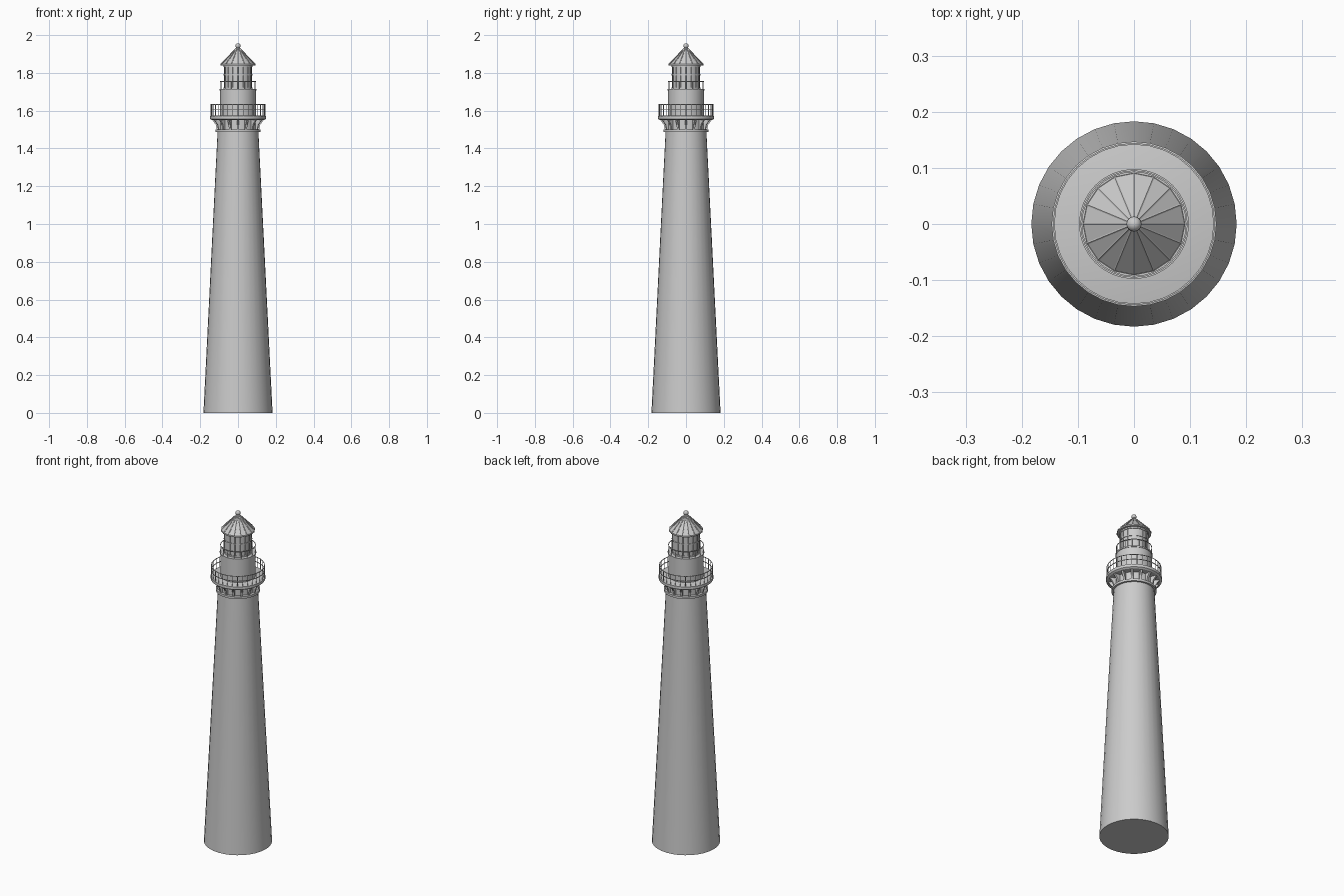
import bpy, bmesh, math
from mathutils import Matrix, Vector

if "Cube" in bpy.data.objects:
    bpy.data.objects.remove(bpy.data.objects["Cube"])


def finish(name, bm, smooth=True):
    bmesh.ops.recalc_face_normals(bm, faces=bm.faces)
    me = bpy.data.meshes.new(name)
    bm.to_mesh(me)
    bm.free()
    ob = bpy.data.objects.new(name, me)
    bpy.context.collection.objects.link(ob)
    if smooth:
        bpy.ops.object.select_all(action='DESELECT')
        ob.select_set(True)
        bpy.context.view_layer.objects.active = ob
        bpy.ops.object.shade_smooth_by_angle(angle=math.radians(30))
    return ob


def lathe(name, profile, sides=32, closed=False, smooth=True):
    """Revolve (radius, z) points; open profiles get flat end caps."""
    bm = bmesh.new()
    rings = []
    for r, z in profile:
        rings.append([bm.verts.new((r * math.cos(2 * math.pi * i / sides),
                                    r * math.sin(2 * math.pi * i / sides), z))
                      for i in range(sides)])
    pairs = list(zip(rings, rings[1:]))
    if closed:
        pairs.append((rings[-1], rings[0]))
    for a, b in pairs:
        for i in range(sides):
            j = (i + 1) % sides
            bm.faces.new((a[i], a[j], b[j], b[i]))
    if not closed:
        bm.faces.new(rings[0])
        bm.faces.new(rings[-1])
    return finish(name, bm, smooth)


def band(name, r_in, r_out, z0, z1, sides=32):
    return lathe(name, [(r_in, z0), (r_out, z0), (r_out, z1), (r_in, z1)], sides, True)


def rods(name, count, start, end, radius, sides=6, offset=0.0):
    """Radial array of rods, each between two (radius, z) points."""
    bm = bmesh.new()
    a, b = Vector((start[0], 0, start[1])), Vector((end[0], 0, end[1]))
    rot = (b - a).to_track_quat('Z', 'Y').to_matrix().to_4x4()
    for i in range(count):
        spin = Matrix.Rotation(2 * math.pi * (i + offset) / count, 4, 'Z')
        bmesh.ops.create_cone(bm, cap_ends=True, segments=sides, radius1=radius,
                              radius2=radius, depth=(b - a).length,
                              matrix=spin @ Matrix.Translation((a + b) / 2) @ rot)
    return finish(name, bm)


def brackets(name, count, outline, width):
    """Radial array of flat plates cut from an (radius, z) outline."""
    bm = bmesh.new()
    for i in range(count):
        spin = Matrix.Rotation(2 * math.pi * i / count, 4, 'Z')
        sides = [[bm.verts.new(spin @ Vector((r, y, z))) for r, z in outline]
                 for y in (-width / 2, width / 2)]
        bm.faces.new(sides[0])
        bm.faces.new(sides[1])
        n = len(outline)
        for k in range(n):
            m = (k + 1) % n
            bm.faces.new((sides[0][k], sides[0][m], sides[1][m], sides[1][k]))
    return finish(name, bm, False)


# Tapered tower and the neck above it
lathe("tower", [(0.183, 0), (0.108, 1.49)])
lathe("neck", [(0.102, 1.49), (0.102, 1.555)])
band("neck_ring", 0.095, 0.119, 1.487, 1.5)

# Main gallery
brackets("gallery_brackets", 16,
         [(0.1, 1.5), (0.112, 1.5), (0.117, 1.525), (0.134, 1.548),
          (0.134, 1.556), (0.1, 1.556)], 0.011)
lathe("gallery_deck", [(0.138, 1.55), (0.147, 1.556), (0.147, 1.572), (0.14, 1.574)])
rods("gallery_posts", 32, (0.143, 1.57), (0.143, 1.635), 0.0018)
for k, z in enumerate((1.603, 1.631)):
    band("gallery_rail_%d" % (k + 1), 0.1415, 0.1445, z, z + 0.003)

# Watch room and upper gallery
lathe("watch_room", [(0.095, 1.57), (0.095, 1.708)])
lathe("upper_deck", [(0.098, 1.706), (0.098, 1.714)])
rods("upper_posts", 16, (0.094, 1.71), (0.094, 1.756), 0.0015)
band("upper_rail", 0.0925, 0.0955, 1.752, 1.756)

# Lantern room with glazing bars
lathe("lantern", [(0.073, 1.71), (0.073, 1.848)])
rods("lantern_bars", 16, (0.0735, 1.71), (0.0735, 1.846), 0.002)
for k, (z0, z1) in enumerate(((1.712, 1.722), (1.787, 1.793), (1.832, 1.84))):
    band("lantern_ring_%d" % (k + 1), 0.07, 0.0765, z0, z1)

# Sixteen-sided roof with ribs
lathe("roof", [(0.074, 1.84), (0.09, 1.841), (0.09, 1.847), (0.008, 1.932)],
      16, smooth=False)
rods("roof_ribs", 16, (0.09, 1.847), (0.008, 1.932), 0.0025)
band("roof_eave", 0.086, 0.0915, 1.839, 1.846, 16)

# Ball finial and hair-thin lightning rod
bm = bmesh.new()
bmesh.ops.create_uvsphere(bm, u_segments=16, v_segments=10, radius=0.0135,
                          matrix=Matrix.Translation((0, 0, 1.943)))
finish("finial_ball", bm)
rods("lightning_rod", 1, (0, 1.95), (0, 2.0), 0.0006, 4)
